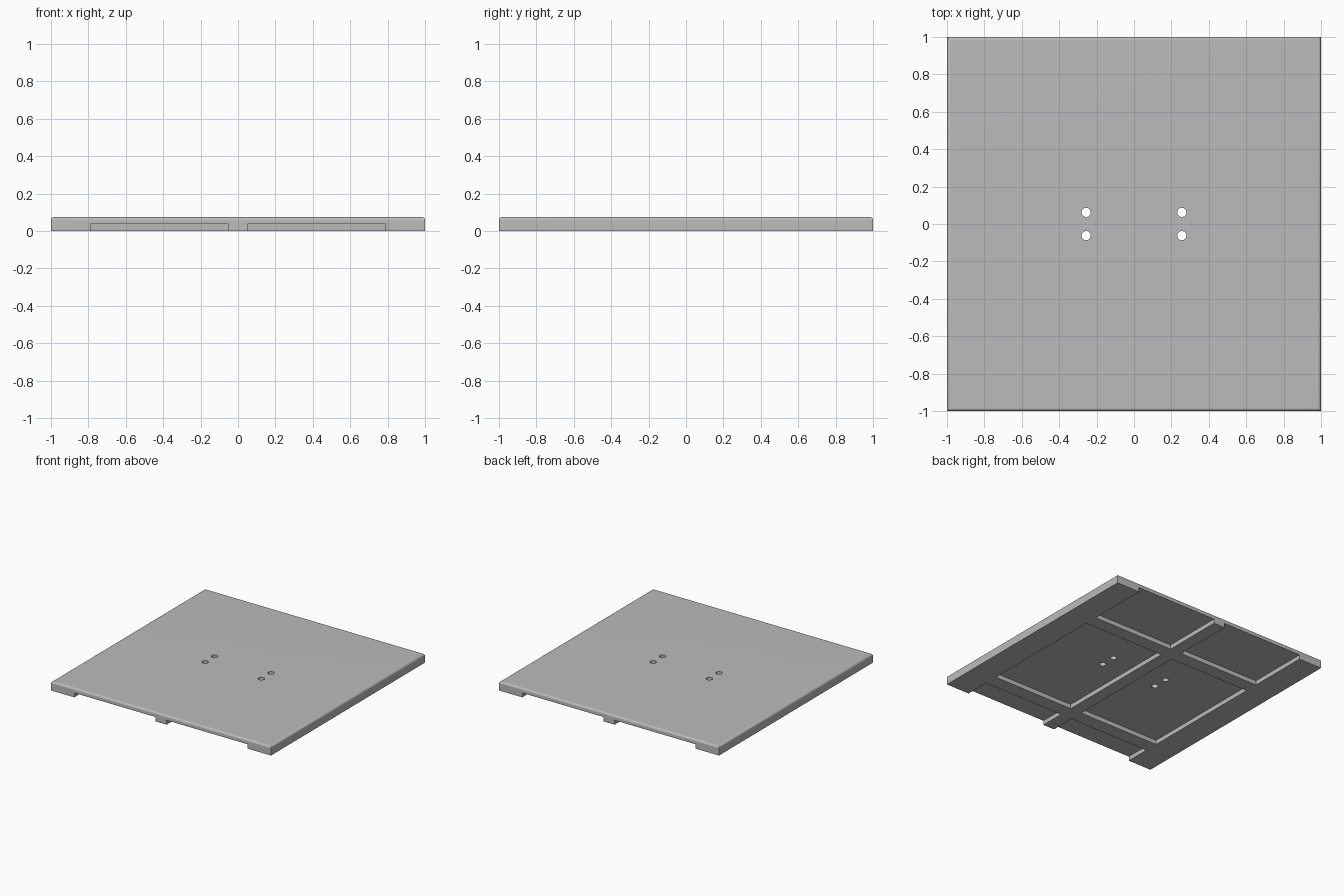
import bpy
import bmesh
import math
from mathutils import Matrix, Vector

default_cube = bpy.data.objects.get("Cube")
if default_cube:
    bpy.data.objects.remove(default_cube, do_unlink=True)

HEIGHT = 0.075
POCKET_DEPTH = 0.036
HOLE_RADIUS = 0.025

grey = bpy.data.materials.new("plain grey")
grey.use_nodes = True
grey.diffuse_color = (0.5, 0.5, 0.5, 1)
grey.node_tree.nodes["Principled BSDF"].inputs["Base Color"].default_value = (0.5, 0.5, 0.5, 1)


def add_box(bm, low, high):
    low, high = Vector(low), Vector(high)
    matrix = Matrix.Translation((low + high) / 2) @ Matrix.Diagonal((*(high - low), 1))
    bmesh.ops.create_cube(bm, size=1, matrix=matrix)


def make_object(name, bm):
    mesh = bpy.data.meshes.new(name)
    bm.to_mesh(mesh)
    bm.free()
    mesh.materials.append(grey)
    obj = bpy.data.objects.new(name, mesh)
    bpy.context.collection.objects.link(obj)
    return obj


# Square plate with rounded upper rim
bm = bmesh.new()
add_box(bm, (-1, -1, 0), (1, 1, HEIGHT))
rim = [e for e in bm.edges if all(v.co.z > HEIGHT / 2 for v in e.verts)]
bmesh.ops.bevel(bm, geom=rim, offset=0.018, segments=4, profile=0.5, affect='EDGES')
plate = make_object("base_plate", bm)

# Pockets in the underside; the end rows run out through the front and back
bm = bmesh.new()
for left, right in ((-0.788, -0.052), (0.052, 0.788)):
    for front, back in ((-1.1, -0.795), (-0.68, 0.38), (0.49, 1.1)):
        add_box(bm, (left, front, -0.1), (right, back, POCKET_DEPTH))
pockets = make_object("pocket_cutter", bm)

# Two pairs of through holes
bm = bmesh.new()
for x in (-0.256, 0.256):
    for y in (-0.062, 0.062):
        bmesh.ops.create_cone(bm, cap_ends=True, segments=12, radius1=HOLE_RADIUS,
                              radius2=HOLE_RADIUS, depth=1, matrix=Matrix.Translation((x, y, 0)))
holes = make_object("hole_cutter", bm)

# Cut the plate, then discard the cutters
bpy.ops.object.select_all(action='DESELECT')
bpy.context.view_layer.objects.active = plate
plate.select_set(True)
for cutter in (pockets, holes):
    cutter.hide_render = True
    cut = plate.modifiers.new(cutter.name, 'BOOLEAN')
    cut.operation = 'DIFFERENCE'
    cut.solver = 'EXACT'
    cut.object = cutter
    bpy.ops.object.modifier_apply(modifier=cut.name)
    bpy.data.objects.remove(cutter, do_unlink=True)

# Smooth rim and holes, flat broad faces
bpy.ops.object.shade_smooth_by_angle(angle=math.radians(35))
normals = plate.modifiers.new("flat_faces", 'WEIGHTED_NORMAL')
normals.keep_sharp = True
